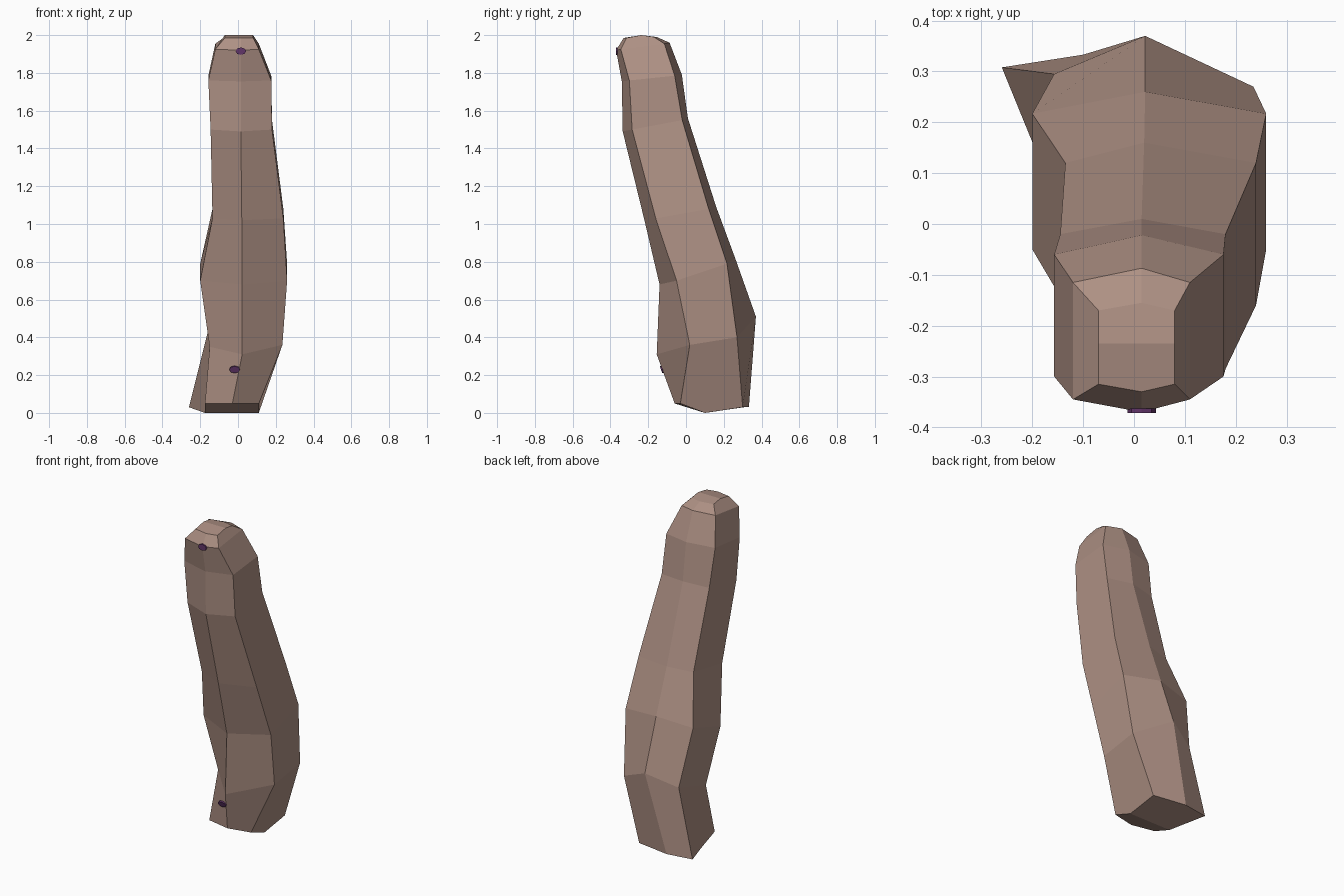
import bpy, bmesh, math

if "Cube" in bpy.data.objects:
    bpy.data.objects.remove(bpy.data.objects["Cube"])

def material(name, rgb):
    m = bpy.data.materials.new(name)
    m.diffuse_color = (*rgb, 1)
    m.use_nodes = True
    m.node_tree.nodes["Principled BSDF"].inputs["Base Color"].default_value = m.diffuse_color
    return m

skin = material("skin brown", (0.42, 0.28, 0.23))
purple = material("dark purple", (0.12, 0.035, 0.14))

# Six-sided cross-sections, bottom to top, as side edges:
# (left x, right x), (front y, z), (front corner y, z), (back corner y, z), (back y, z), ridge x
sections = [
    ((-0.20, 0.235), (-0.155, 0.31), (0.02, 0.36), (0.27, 0.40), (0.37, 0.51), 0.022),
    ((-0.20, 0.26), (-0.14, 0.68), (-0.05, 0.70), (0.217, 0.79), (0.26, 0.82), 0.022),
    ((-0.135, 0.24), (-0.22, 1.02), (-0.16, 1.03), (0.12, 1.08), (0.16, 1.09), 0.02),
    ((-0.145, 0.18), (-0.335, 1.49), (-0.285, 1.50), (-0.02, 1.55), (0.01, 1.56), 0.015),
    ((-0.157, 0.176), (-0.34, 1.755), (-0.30, 1.76), (-0.06, 1.785), (-0.022, 1.79), 0.015),
    ((-0.12, 0.11), (-0.37, 1.92), (-0.345, 1.925), (-0.115, 1.955), (-0.087, 1.96), 0.015),
    ((-0.07, 0.08), (-0.33, 1.985), (-0.315, 1.985), (-0.17, 1.99), (-0.155, 1.99), 0.015),
]

def ring_points(sec):
    (l, r), f, fc, bc, b, m = sec
    return [(m, *f), (r, *fc), (r, *bc), (m, *b), (l, *bc), (l, *fc)]

rings = [ring_points(s) for s in sections]
# Lowest bulge narrows on the left side
rings[0][4] = (-0.157, 0.295, 0.44)
rings[0][5] = (-0.15, 0.02, 0.35)
# Slanted base, pulled to the left at the back
rings.insert(0, [(-0.03, -0.06, 0.05), (0.11, -0.03, 0.05), (0.11, 0.30, 0.03),
                 (-0.10, 0.333, 0.03), (-0.26, 0.308, 0.03), (-0.175, -0.03, 0.05)])

bm = bmesh.new()
loops = [[bm.verts.new(p) for p in ring] for ring in rings]
# Raised centre line across the base and across the tip
base_mid = [bm.verts.new((x, 0.10, 0.0)) for x in (0.11, -0.175)]
tip_mid = [bm.verts.new((x, -0.235, 2.0)) for x in (0.08, -0.07)]

# Side walls; the end bands take in the centre line points
for k, (a, b) in enumerate(zip(loops, loops[1:])):
    for i in range(6):
        j = (i + 1) % 6
        low, high = [a[i], a[j]], [b[j], b[i]]
        if i in (1, 4):
            side = 0 if i == 1 else 1
            if k == 0:
                low.insert(1, base_mid[side])
            if k == len(loops) - 2:
                high.insert(1, tip_mid[side])
        bm.faces.new(low + high)

# Two-part caps at both ends
for ring, (right, left) in ((loops[0], base_mid), (loops[-1], tip_mid)):
    bm.faces.new([ring[5], ring[0], ring[1], right, left])
    bm.faces.new([left, right, ring[2], ring[3], ring[4]])
bmesh.ops.recalc_face_normals(bm, faces=bm.faces)
mesh = bpy.data.meshes.new("finger")
bm.to_mesh(mesh)
bm.free()
mesh.materials.append(skin)
bpy.context.collection.objects.link(bpy.data.objects.new("finger", mesh))

# Small purple spots on the front ridge
for name, loc, tilt in (("upper_spot", (0.015, -0.367, 1.915), 0.0),
                        ("lower_spot", (-0.018, -0.128, 0.23), 0.35)):
    bpy.ops.mesh.primitive_cylinder_add(vertices=8, radius=0.028, depth=0.009, location=loc,
                                        rotation=(math.pi / 2 + tilt, 0, 0))
    spot = bpy.context.object
    spot.name = name
    spot.scale = (1, 0.7, 1)
    spot.data.materials.append(purple)
